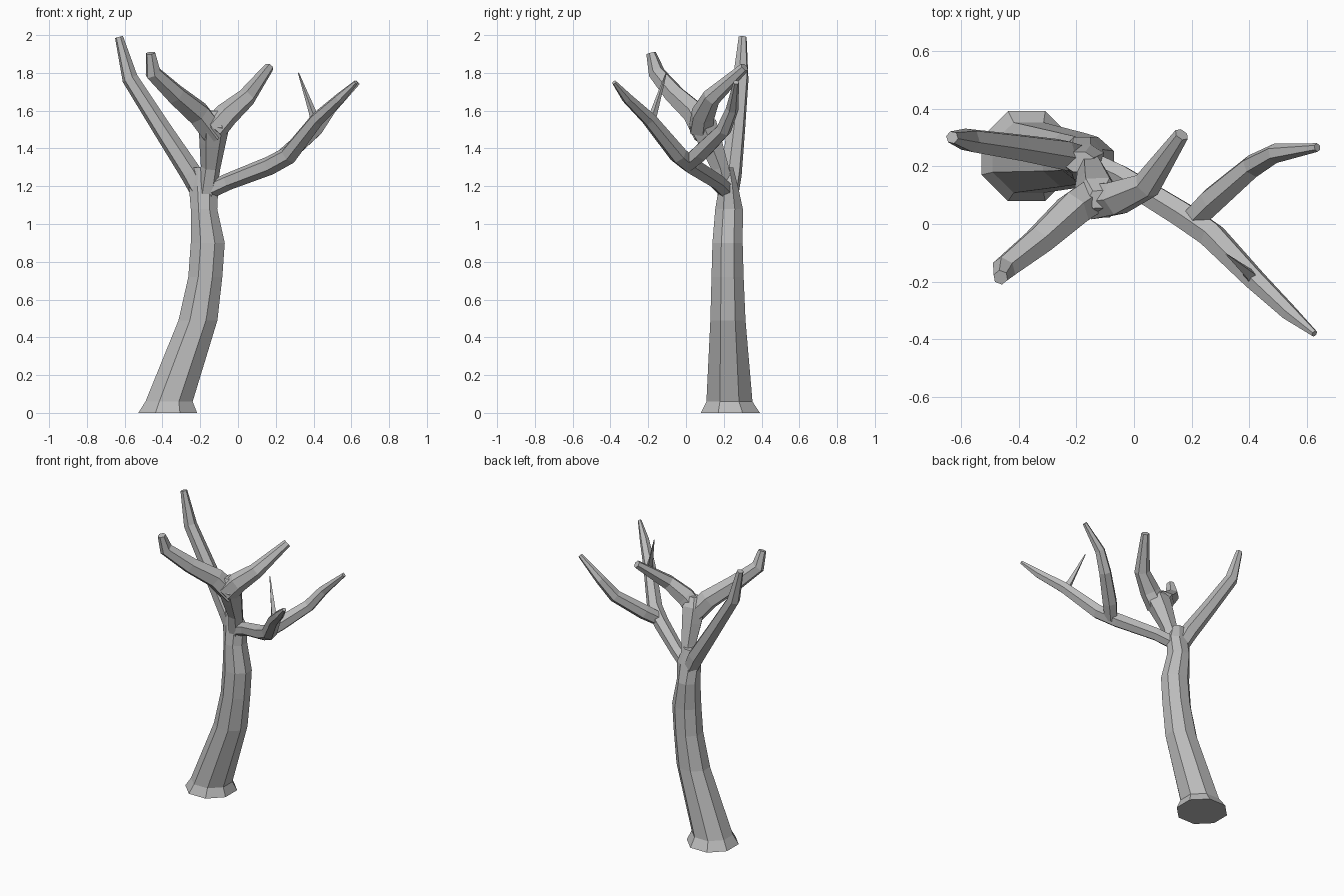
import bpy, bmesh, math
from mathutils import Vector, Matrix

cube = bpy.data.objects.get("Cube")
if cube:
    bpy.data.objects.remove(cube)

bark = bpy.data.materials.new("grey_bark")
bark.use_nodes = True
bark.diffuse_color = (0.5, 0.5, 0.5, 1)
bark.node_tree.nodes["Principled BSDF"].inputs["Base Color"].default_value = (0.5, 0.5, 0.5, 1)


def loft(name, rings):
    """Join rings of points into a closed, flat-shaded limb."""
    bm = bmesh.new()
    loops = [[bm.verts.new(p) for p in ring] for ring in rings]
    n = len(loops[0])
    for a, b in zip(loops, loops[1:]):
        for i in range(n):
            j = (i + 1) % n
            bm.faces.new((a[i], a[j], b[j], b[i]))
    bm.faces.new(loops[0][::-1])
    bm.faces.new(loops[-1])
    bmesh.ops.recalc_face_normals(bm, faces=bm.faces)
    mesh = bpy.data.meshes.new(name)
    bm.to_mesh(mesh)
    bm.free()
    mesh.materials.append(bark)
    bpy.context.collection.objects.link(bpy.data.objects.new(name, mesh))


def circle(sides):
    """Unit polygon with flat sides facing the axes."""
    turn = math.tau / sides
    return [((i + 0.5) * turn) for i in range(sides)]


def limb(name, path, sides=6):
    """Tapered limb through (x, y, z, radius) points."""
    pts = [Vector(p[:3]) for p in path]
    rings = []
    frame = None
    for k, p in enumerate(pts):
        ahead = pts[min(k + 1, len(pts) - 1)]
        back = pts[max(k - 1, 0)]
        axis = (ahead - back).normalized()
        if frame is None:
            frame = axis.to_track_quat('Z', 'Y').to_matrix()
        else:
            turn = frame.col[2].rotation_difference(axis).to_matrix()
            frame = turn @ frame
        r = path[k][3]
        rings.append([p + frame @ Vector((r * math.cos(a), r * math.sin(a), 0)) for a in circle(sides)])
    loft(name, rings)


# Trunk: level eight-sided rings (z, centre x, centre y, half width, half depth)
trunk = [(0, -.372, .235, .156, .156), (.06, -.365, .23, .125, .122),
         (.49, -.212, .222, .103, .093), (.72, -.173, .22, .09, .085),
         (.9, -.16, .22, .09, .08), (1.08, -.18, .228, .07, .073),
         (1.2, -.182, .225, .078, .05), (1.3, -.19, .215, .05, .035)]
flat = math.cos(math.pi / 8)
loft("trunk", [[(x + w / flat * math.cos(a), y + d / flat * math.sin(a), z) for a in circle(8)]
               for z, x, y, w, d in trunk])

# Tall limb leaning to the right
limb("tall_limb", [(-.18, .225, 1.13, .05), (-.25, .24, 1.27, .058), (-.4, .265, 1.5, .05),
                   (-.572, .29, 1.77, .043), (-.63, .3, 1.99, .022)])

# Central stem and its two forks
limb("central_stem", [(-.17, .22, 1.13, .05), (-.145, .18, 1.3, .052), (-.135, .13, 1.43, .07),
                      (-.125, .09, 1.53, .082), (-.125, .085, 1.6, .035)])
limb("front_fork", [(-.12, .11, 1.47, .07), (-.21, .05, 1.585, .068), (-.33, -.06, 1.685, .056),
                    (-.45, -.155, 1.8, .045), (-.462, -.185, 1.905, .026)])
limb("back_fork", [(-.13, .08, 1.5, .07), (-.06, .09, 1.58, .065), (.045, .135, 1.67, .05),
                   (.165, .31, 1.83, .026)])

# Long side limb, its back fork and its thorn
limb("side_limb", [(-.19, .23, 1.16, .045), (-.05, .165, 1.225, .045), (.17, .03, 1.31, .05),
                   (.27, -.04, 1.365, .05), (.42, -.195, 1.555, .04), (.54, -.31, 1.665, .03),
                   (.625, -.38, 1.75, .012)])
limb("side_back_fork", [(.2, .01, 1.32, .045), (.27, .08, 1.38, .05), (.41, .2, 1.5, .042),
                        (.49, .245, 1.61, .034), (.635, .265, 1.75, .015)])
limb("thorn", [(.42, -.2, 1.53, .035), (.395, -.17, 1.59, .02), (.32, -.105, 1.8, .003)], 4)
